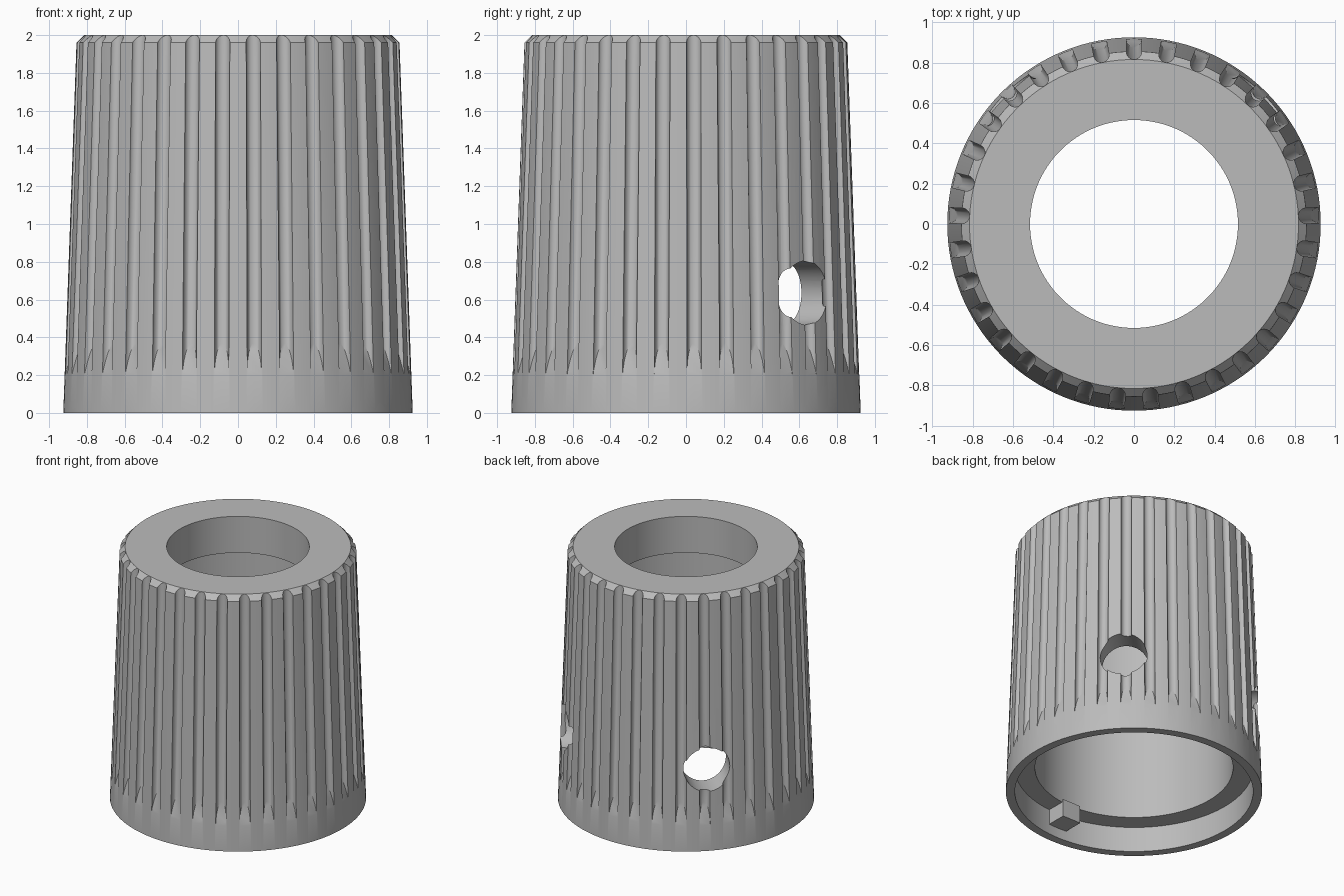
import bpy, bmesh, math
from mathutils import Matrix, Vector

cube = bpy.data.objects.get("Cube")
if cube:
    bpy.data.objects.remove(cube, do_unlink=True)

GROOVES = 33
GROOVE_R = 0.0385
BASE_R = 0.925
TAPER = 0.0357          # radius lost per unit of height

grey = bpy.data.materials.new("plain_grey")
grey.use_nodes = True
grey.diffuse_color = (0.5, 0.5, 0.5, 1)
grey.node_tree.nodes["Principled BSDF"].inputs["Base Color"].default_value = (0.5, 0.5, 0.5, 1)


def wall_radius(z):
    return BASE_R - TAPER * z


def make_object(name, bm):
    bmesh.ops.recalc_face_normals(bm, faces=bm.faces[:])
    mesh = bpy.data.meshes.new(name)
    bm.to_mesh(mesh)
    bm.free()
    mesh.materials.append(grey)
    obj = bpy.data.objects.new(name, mesh)
    bpy.context.collection.objects.link(obj)
    return obj


def lathe(name, profile, steps=132):
    bm = bmesh.new()
    verts = [bm.verts.new((r, 0, z)) for r, z in profile]
    edges = [bm.edges.new((a, b)) for a, b in zip(verts, verts[1:] + verts[:1])]
    bmesh.ops.spin(bm, geom=verts + edges, cent=(0, 0, 0), axis=(0, 0, 1),
                   angle=math.tau, steps=steps, use_duplicate=False)
    bmesh.ops.remove_doubles(bm, verts=bm.verts[:], dist=1e-4)
    return make_object(name, bm)


def cut(target, cutter):
    mod = target.modifiers.new("cut", 'BOOLEAN')
    mod.operation = 'DIFFERENCE'
    mod.solver = 'EXACT'
    mod.object = cutter
    bpy.context.view_layer.objects.active = target
    bpy.ops.object.modifier_apply(modifier=mod.name)
    bpy.data.objects.remove(cutter, do_unlink=True)


# Hollow tapered body: chamfered top, bore, and counterbore at the base
body = lathe("tapered_body", [
    (0.86, 0), (BASE_R, 0), (wall_radius(1.96), 1.96), (0.815, 2.0),
    (0.515, 2.0), (0.515, 1.71), (0.715, 1.71), (0.715, 0.2), (0.86, 0.2)])

# Grip grooves: rounded channels following the taper, with ramped lower ends
bm = bmesh.new()
sides = 20
for i in range(GROOVES):
    turn = Matrix.Rotation(math.pi / 2 + math.tau * i / GROOVES, 3, 'Z')
    low, high = [], []
    for k in range(sides):
        a = math.tau * (k + 0.5) / sides
        out, across = GROOVE_R * math.cos(a), GROOVE_R * math.sin(a)
        z = 0.2 - out * 0.17 / GROOVE_R
        low.append(bm.verts.new(turn @ Vector((wall_radius(z) + out, across, z))))
        high.append(bm.verts.new(turn @ Vector((wall_radius(2.1) + out, across, 2.1))))
    bm.faces.new(low)
    bm.faces.new(high)
    for k in range(sides):
        n = (k + 1) % sides
        bm.faces.new((low[k], low[n], high[n], high[k]))
cut(body, make_object("groove_cutter", bm))

# Two round screw holes through the back wall
bm = bmesh.new()
for angle in (45, 135):
    place = (Matrix.Rotation(math.radians(angle), 4, 'Z')
             @ Matrix.Translation((0.85, 0, 0.635))
             @ Matrix.Rotation(math.pi / 2, 4, 'Y'))
    bmesh.ops.create_cone(bm, cap_ends=True, segments=48, radius1=0.17,
                          radius2=0.17, depth=0.6, matrix=place)
cut(body, make_object("hole_cutter", bm))

bpy.ops.object.select_all(action='DESELECT')
body.select_set(True)
bpy.context.view_layer.objects.active = body
bpy.ops.object.shade_smooth_by_angle(angle=math.radians(25))

# Locating tab below the inner ledge at the front
bm = bmesh.new()
bmesh.ops.create_cube(bm, size=1, matrix=Matrix.Translation((0, -0.785, 0.15))
                      @ Matrix.Diagonal((0.16, 0.17, 0.14, 1)))
make_object("locating_tab", bm)
